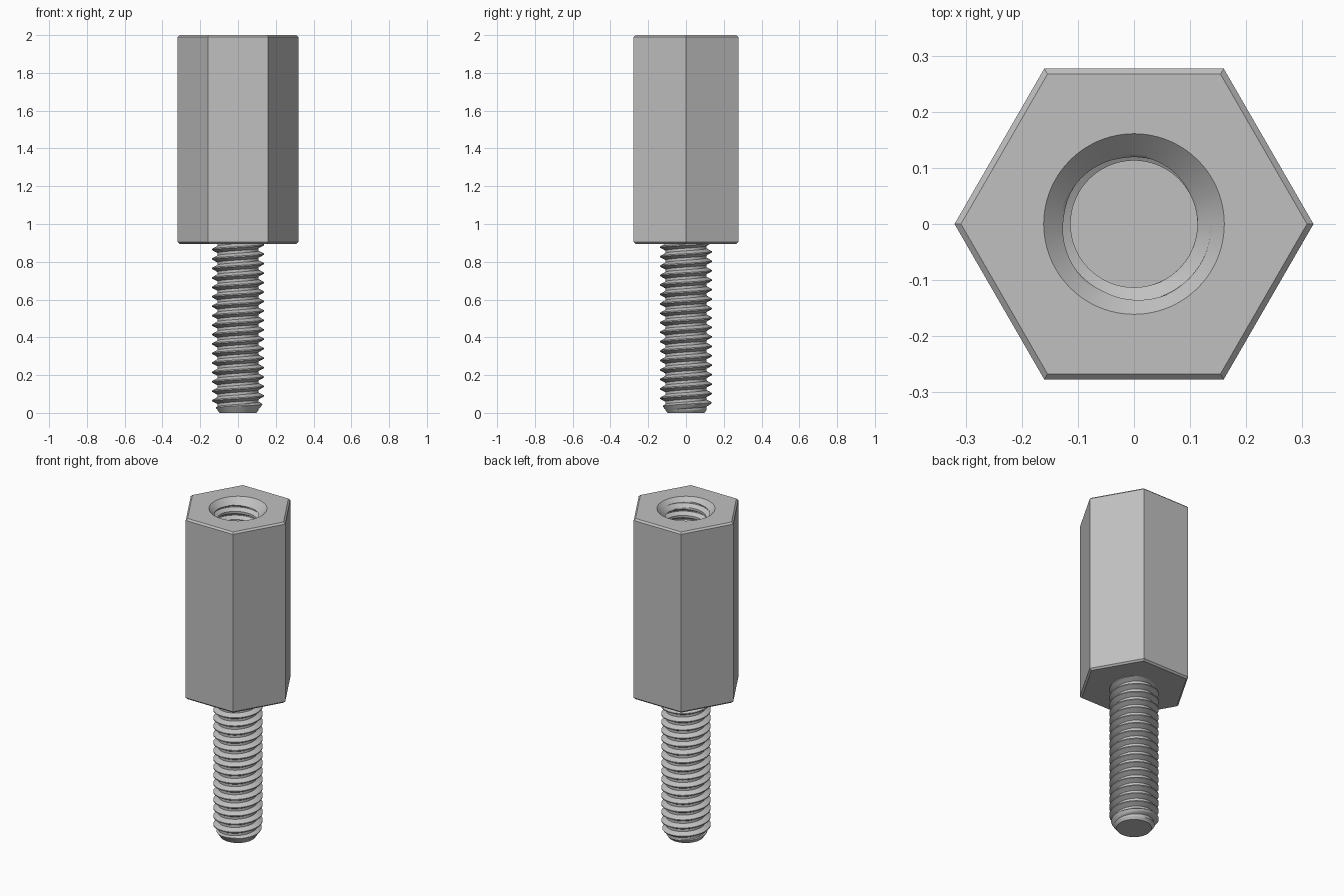
import bpy, bmesh, math

cube = bpy.data.objects.get("Cube")
if cube:
    bpy.data.objects.remove(cube, do_unlink=True)

SEGMENTS = 72
PITCH = 0.05
APOTHEM = 0.277
BODY_BOTTOM, BODY_TOP = 0.895, 2.0
HOLE_FLOOR = 1.33
BEVEL = 0.01

steel = bpy.data.materials.new("grey_steel")
steel.use_nodes = True
colour = (0.53, 0.53, 0.53, 1)
steel.diffuse_color = colour
bsdf = steel.node_tree.nodes["Principled BSDF"]
bsdf.inputs["Base Color"].default_value = colour


def finish(bm, name):
    mesh = bpy.data.meshes.new(name)
    bm.to_mesh(mesh)
    bm.free()
    mesh.materials.append(steel)
    obj = bpy.data.objects.new(name, mesh)
    bpy.context.collection.objects.link(obj)
    bpy.ops.object.select_all(action='DESELECT')
    obj.select_set(True)
    bpy.context.view_layer.objects.active = obj
    bpy.ops.object.shade_smooth_by_angle(angle=math.radians(28))
    return obj


def hexagon(apothem):
    """Radius of a hexagon with corners on the x axis, by angle."""
    side = math.pi / 3
    return lambda a: apothem / math.cos(a % side - side / 2)


def circle(radius):
    return lambda a: radius


def thread_radius(t, root, crest):
    """Trapezoid thread profile over one pitch, with the crest at t = 0."""
    distance = abs((t + 0.5) % 1 - 0.5)
    rise = min(1, max(0, (0.36 - distance) / 0.3))
    return root + (crest - root) * rise


def thread(name, bottom, top, start, root, crest, limit, cap, inward=False):
    """Helical surface trimmed by flat ends and by a cone."""
    knots = (0, 0.06, 0.36, 0.64, 0.94)
    ends = knots[1:] + (1,)
    steps = [a + (b - a) * k / 4 for a, b in zip(knots, ends) for k in range(4)]
    first = math.floor((bottom - start) / PITCH) - 2
    last = math.ceil((top - start) / PITCH) + 2
    bm = bmesh.new()
    columns = []
    for i in range(SEGMENTS + 1):
        angle = math.tau * i / SEGMENTS
        column = []
        for turn in range(first, last):
            for t in steps:
                z = start + PITCH * (turn + t + i / SEGMENTS)
                z = min(top, max(bottom, z))
                r = limit(thread_radius(t, root, crest), z)
                column.append(bm.verts.new((r * math.cos(angle), r * math.sin(angle), z)))
        columns.append(column)
    for a, b in zip(columns, columns[1:]):
        for j in range(len(a) - 1):
            bm.faces.new((a[j], b[j], b[j + 1], a[j + 1]))
    bmesh.ops.remove_doubles(bm, verts=bm.verts, dist=0.00005)
    bmesh.ops.dissolve_degenerate(bm, edges=bm.edges, dist=0.00005)
    # Flat end, facing down on the screw and up in the hole
    ring = [bm.verts.new((cap * math.cos(math.tau * i / SEGMENTS),
                          cap * math.sin(math.tau * i / SEGMENTS), bottom))
            for i in reversed(range(SEGMENTS))]
    bm.faces.new(ring)
    if inward:
        bmesh.ops.reverse_faces(bm, faces=bm.faces)
    return finish(bm, name)


# Hexagonal body with bevelled ends and a round opening on top
rings = [
    (circle(0.08), BODY_BOTTOM),
    (hexagon(APOTHEM - BEVEL), BODY_BOTTOM),
    (hexagon(APOTHEM), BODY_BOTTOM + BEVEL),
    (hexagon(APOTHEM), BODY_TOP - BEVEL),
    (hexagon(APOTHEM - BEVEL), BODY_TOP),
    (circle(0.161), BODY_TOP),
]
bm = bmesh.new()
loops = []
for shape, z in rings:
    angles = [math.tau * i / SEGMENTS for i in range(SEGMENTS)]
    loops.append([bm.verts.new((shape(a) * math.cos(a), shape(a) * math.sin(a), z))
                  for a in angles])
for low, high in zip(loops, loops[1:]):
    for i in range(SEGMENTS):
        k = (i + 1) % SEGMENTS
        bm.faces.new((low[i], low[k], high[k], high[i]))
finish(bm, "hex_body")

# Threaded screw with a chamfered tip
thread("screw_thread", 0, BODY_BOTTOM + 0.005, 0.04, 0.109, 0.137,
       lambda r, z: min(r, 0.098 + 0.7 * z), cap=0.098)

# Threaded blind hole with a countersunk mouth
thread("threaded_hole", HOLE_FLOOR, BODY_TOP, HOLE_FLOOR, 0.113, 0.138,
       lambda r, z: max(r, 0.161 - (BODY_TOP - z)), cap=0.14, inward=True)
